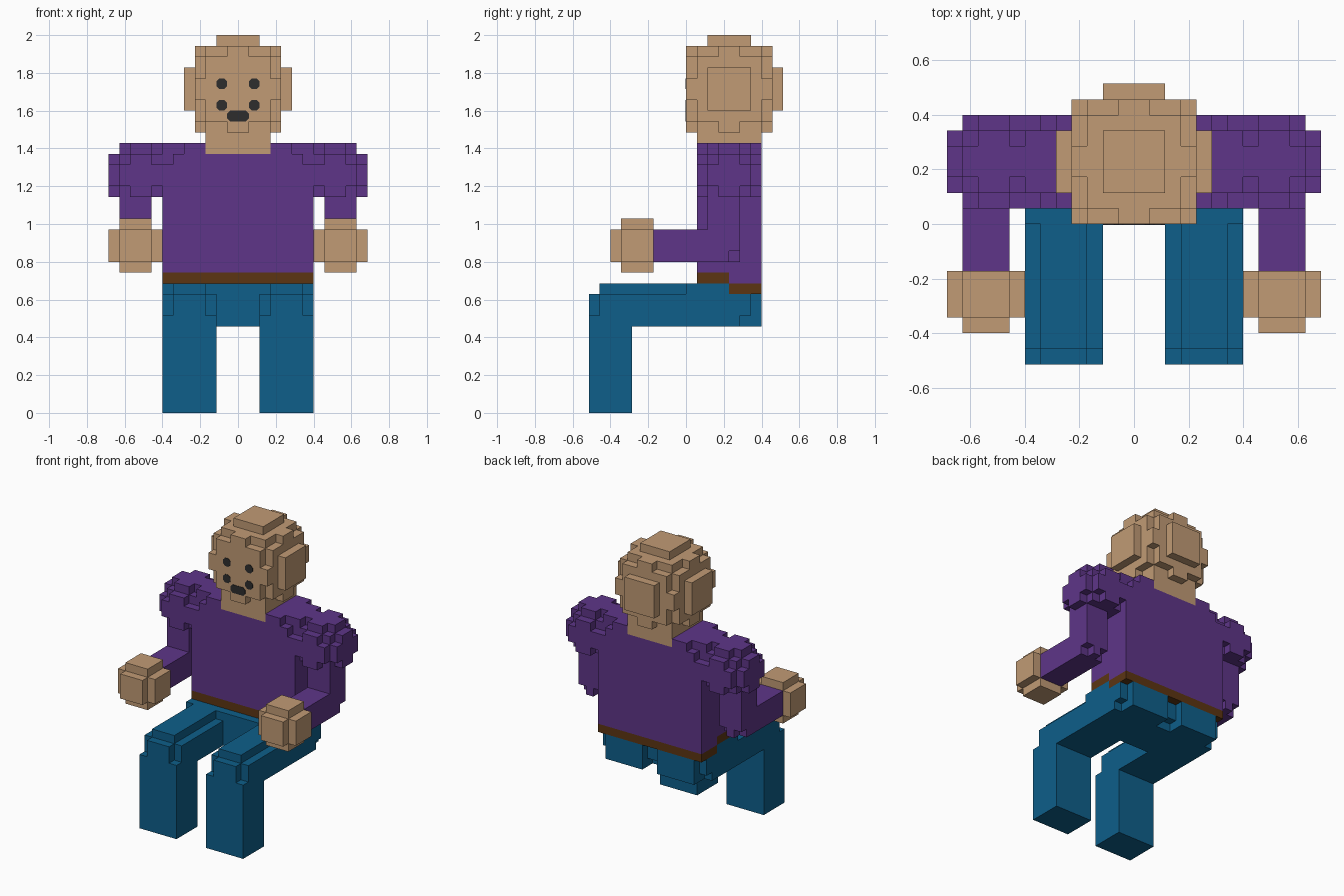
import bpy
import bmesh
from mathutils import Vector
from itertools import product

if "Cube" in bpy.data.objects:
    bpy.data.objects.remove(bpy.data.objects["Cube"], do_unlink=True)

UNIT = 2 / 35  # edge of one block
cells = {}     # block position -> part name


def material(name, r, g, b):
    m = bpy.data.materials.new(name)
    m.use_nodes = True
    m.diffuse_color = (r, g, b, 1)
    m.node_tree.nodes["Principled BSDF"].inputs["Base Color"].default_value = (r, g, b, 1)
    return m


skin = material("skin tan", 0.533, 0.327, 0.178)
purple = material("shirt purple", 0.112, 0.036, 0.246)
teal = material("trouser blue", 0.0044, 0.114, 0.254)
brown = material("belt brown", 0.107, 0.036, 0.006)
dark = material("face black", 0.026, 0.026, 0.026)


def put(part, cell, side):
    x, y, z = cell
    cells[(x if side > 0 else -1 - x, y, z)] = part


def box(part, xs, ys, zs, side=1, keep=lambda x, y, z: True):
    for cell in product(range(*xs), range(*ys), range(*zs)):
        if keep(*cell):
            put(part, cell, side)


def ball(part, centre, radius, side=1, keep=lambda x, y, z: True):
    c = Vector(centre)
    spans = [range(int(v - radius), int(v + radius) + 1) for v in c]
    for cell in product(*spans):
        middle = Vector(cell) + Vector((0.5, 0.5, 0.5))
        if (middle - c).length <= radius and keep(*cell):
            put(part, cell, side)


def torso_rule(x, y, z):
    # top edge steps down towards the shoulders
    ax = x if x >= 0 else -1 - x
    inner = 2 <= y < 6
    return inner or z < 23 or ax < (6 if z == 23 else 5)


def thigh_rule(x, y, z):
    # knees and top edges lose their corner rows
    edge = x in (2, 6)
    return not ((z == 11 and (edge or y == -9)) or (edge and y == -9 and z >= 9))


def seat_rule(x, y, z):
    # stepped corners on the back of each hip
    return not (x in (0, 6) and ((y == 6 and z < 11) or (y == 5 and z == 8)))


# Torso, belt and neck
box("torso", (-7, 7), (1, 7), (12, 25), keep=torso_rule)
box("neck", (-3, 3), (1, 7), (24, 26))
box("belt", (-7, 7), (1, 4), (12, 13))
box("belt", (-7, 7), (4, 7), (11, 12))

for side, name in ((1, "left"), (-1, "right")):
    # Legs, bent at the knee
    leg = name + "_leg"
    box(leg, (2, 7), (-9, -5), (0, 8), side)
    box(leg, (2, 7), (-9, 0), (8, 12), side, thigh_rule)
    box(leg, (0, 7), (0, 4), (8, 12), side)
    box(leg, (0, 7), (4, 7), (8, 11), side, seat_rule)

    # Sleeve with ball shoulder, rounded elbow and forearm
    sleeve = name + "_sleeve"
    ball(sleeve, (9, 4, 22), 3, side, lambda x, y, z: z >= 20 and x >= 7)
    box(sleeve, (8, 11), (2, 5), (16, 20), side)
    ball(sleeve, (9.5, 3.5, 15.5), 1.5, side)
    box(sleeve, (8, 11), (-3, 4), (14, 17), side)

    # Fist
    ball(name + "_hand", (9.5, -4.5, 15.5), 2.5, side, lambda x, y, z: y < -3)

# Head: a block sphere with a flat face
ball("head", (0, 4, 30), 5, keep=lambda x, y, z: y >= 0)


def build(part, mat):
    bm = bmesh.new()
    for cell in [c for c, p in cells.items() if p == part]:
        for axis, sign in product(range(3), (-1, 1)):
            step = [0, 0, 0]
            step[axis] = sign
            if tuple(a + b for a, b in zip(cell, step)) in cells:
                continue
            corners = []
            for u, v in ((0, 0), (1, 0), (1, 1), (0, 1)):
                p = list(cell)
                p[axis] += sign > 0
                p[(axis + 1) % 3] += u
                p[(axis + 2) % 3] += v
                corners.append(bm.verts.new(Vector(p) * UNIT))
            bm.faces.new(corners if sign > 0 else corners[::-1])
    bmesh.ops.remove_doubles(bm, verts=bm.verts, dist=0.001)
    bmesh.ops.dissolve_limit(bm, angle_limit=0.02, verts=bm.verts, edges=bm.edges)
    mesh = bpy.data.meshes.new(part)
    bm.to_mesh(mesh)
    bm.free()
    mesh.materials.append(mat)
    bpy.context.collection.objects.link(bpy.data.objects.new(part, mesh))


for part, mat in (("head", skin), ("neck", skin), ("torso", purple), ("belt", brown)):
    build(part, mat)
for name in ("left", "right"):
    build(name + "_leg", teal)
    build(name + "_sleeve", purple)
    build(name + "_hand", skin)


def face_plate(name, x, z, width):
    # thin plate with clipped corners on the front of the face
    w, h, cut = width / 2, 0.5, 0.28
    outline = []
    for sx, sz in ((1, 1), (-1, 1), (-1, -1), (1, -1)):
        pair = [(sx * w, sz * (h - cut)), (sx * (w - cut), sz * h)]
        outline += pair if sx * sz > 0 else pair[::-1]
    bm = bmesh.new()
    base = bm.faces.new([bm.verts.new(((x + a) * UNIT, 0, (z + b) * UNIT)) for a, b in outline])
    grown = bmesh.ops.extrude_face_region(bm, geom=[base])["geom"]
    verts = [g for g in grown if isinstance(g, bmesh.types.BMVert)]
    bmesh.ops.translate(bm, verts=verts, vec=(0, -0.003, 0))
    bmesh.ops.recalc_face_normals(bm, faces=bm.faces)
    mesh = bpy.data.meshes.new(name)
    bm.to_mesh(mesh)
    bm.free()
    mesh.materials.append(dark)
    bpy.context.collection.objects.link(bpy.data.objects.new(name, mesh))


# Eyes, mouth corners and mouth
for side, name in ((1, "left"), (-1, "right")):
    face_plate(name + "_eye", side * 1.5, 30.5, 1)
    face_plate(name + "_mouth_corner", side * 1.5, 28.5, 1)
face_plate("mouth", 0, 27.5, 2)
